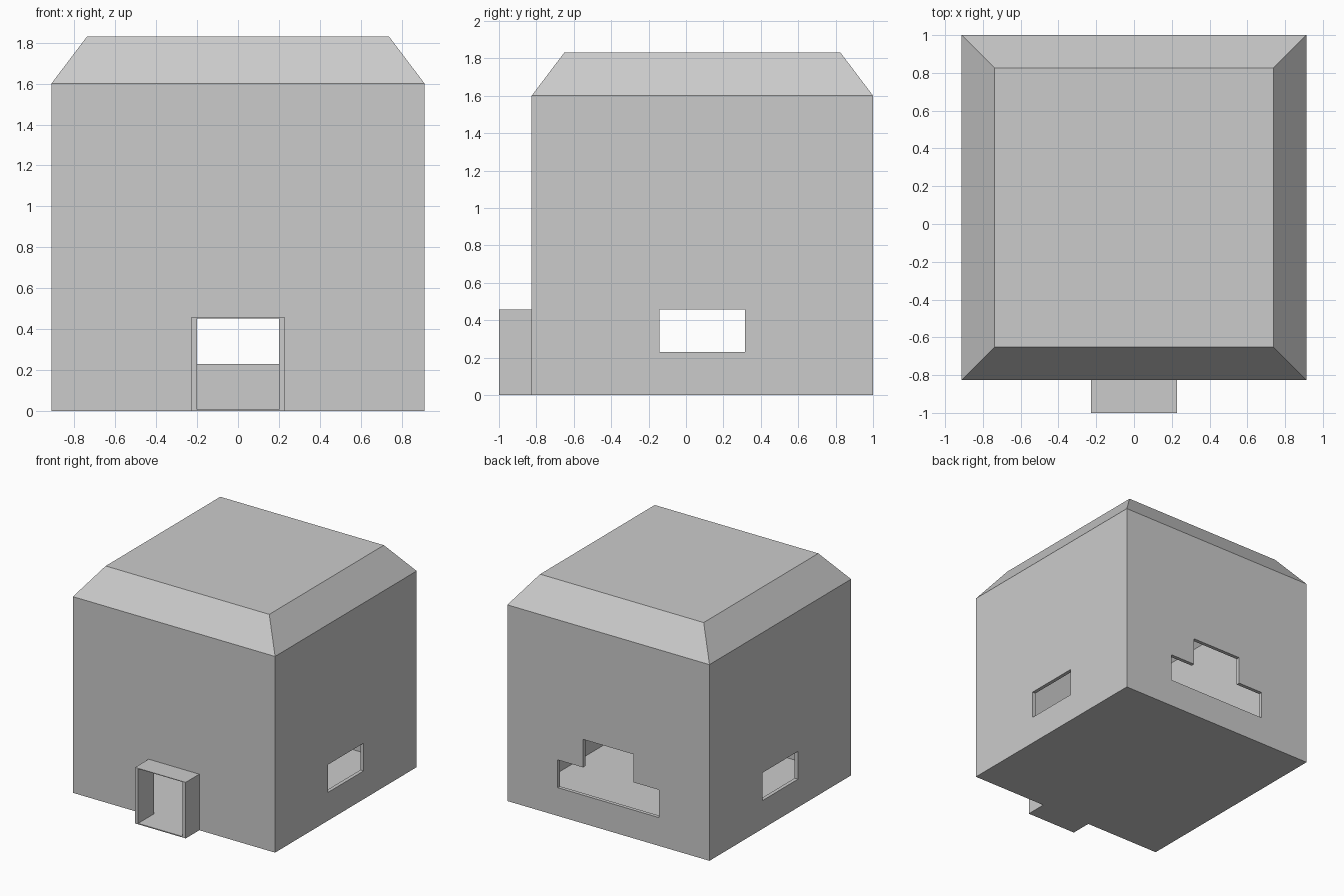
import bpy, bmesh

if "Cube" in bpy.data.objects:
    bpy.data.objects.remove(bpy.data.objects["Cube"])


def block(name, x, y, z, inset=0.0, shoulder=None):
    """Box from min/max pairs; with a shoulder height it gets a chamfered hip top."""
    rings = [(z[0], 0.0), (z[1], inset)]
    if shoulder is not None:
        rings.insert(1, (shoulder, 0.0))
    bm = bmesh.new()
    loops = []
    for h, i in rings:
        loops.append([bm.verts.new(p) for p in (
            (x[0] + i, y[0] + i, h), (x[1] - i, y[0] + i, h),
            (x[1] - i, y[1] - i, h), (x[0] + i, y[1] - i, h))])
    bm.faces.new(loops[0][::-1])
    bm.faces.new(loops[-1])
    for a, b in zip(loops, loops[1:]):
        for k in range(4):
            n = (k + 1) % 4
            bm.faces.new((a[k], a[n], b[n], b[k]))
    mesh = bpy.data.meshes.new(name)
    bm.to_mesh(mesh)
    bm.free()
    obj = bpy.data.objects.new(name, mesh)
    bpy.context.collection.objects.link(obj)
    return obj


def combine(target, tool, operation):
    """Apply a boolean and discard the helper object."""
    tool.hide_render = True
    mod = target.modifiers.new(operation.lower(), 'BOOLEAN')
    mod.operation = operation
    mod.solver = 'EXACT'
    mod.object = tool
    bpy.context.view_layer.objects.active = target
    bpy.ops.object.modifier_apply(modifier=mod.name)
    bpy.data.objects.remove(tool, do_unlink=True)


W, FRONT, BACK = 0.912, -0.825, 1.0   # half width, front and back walls
T = 0.03                              # wall thickness
U = 0.2285                            # opening module
MID = (FRONT + BACK) / 2

# House body with chamfered roof
house = block("house_shell", (-W, W), (FRONT, BACK), (0, 1.83), 0.174, 1.6)

# Entrance porch
combine(house, block("porch", (-U, U), (-1.0, FRONT + 0.015), (0, 2 * U)), 'UNION')

# Hollow interior
combine(house, block("interior", (-W + T, W - T), (FRONT + T, BACK - T),
                     (0.006, 1.80), 0.174, 1.587), 'DIFFERENCE')

# Doorway, side windows (right through both walls) and stepped back window
openings = {
    "doorway": ((-0.2, 0.2), (-1.1, -0.7), (0.008, 0.452)),
    "side_windows": ((-1.1, 1.1), (MID - U, MID + U), (U + 0.002, 2 * U)),
    "back_window_low": ((-2 * U, 2 * U), (0.9, 1.1), (U + 0.002, 2 * U)),
    "back_window_high": ((-U, U), (0.9, 1.1), (1.5 * U, 3 * U)),
}
for name, (x, y, z) in openings.items():
    combine(house, block(name, x, y, z), 'DIFFERENCE')
